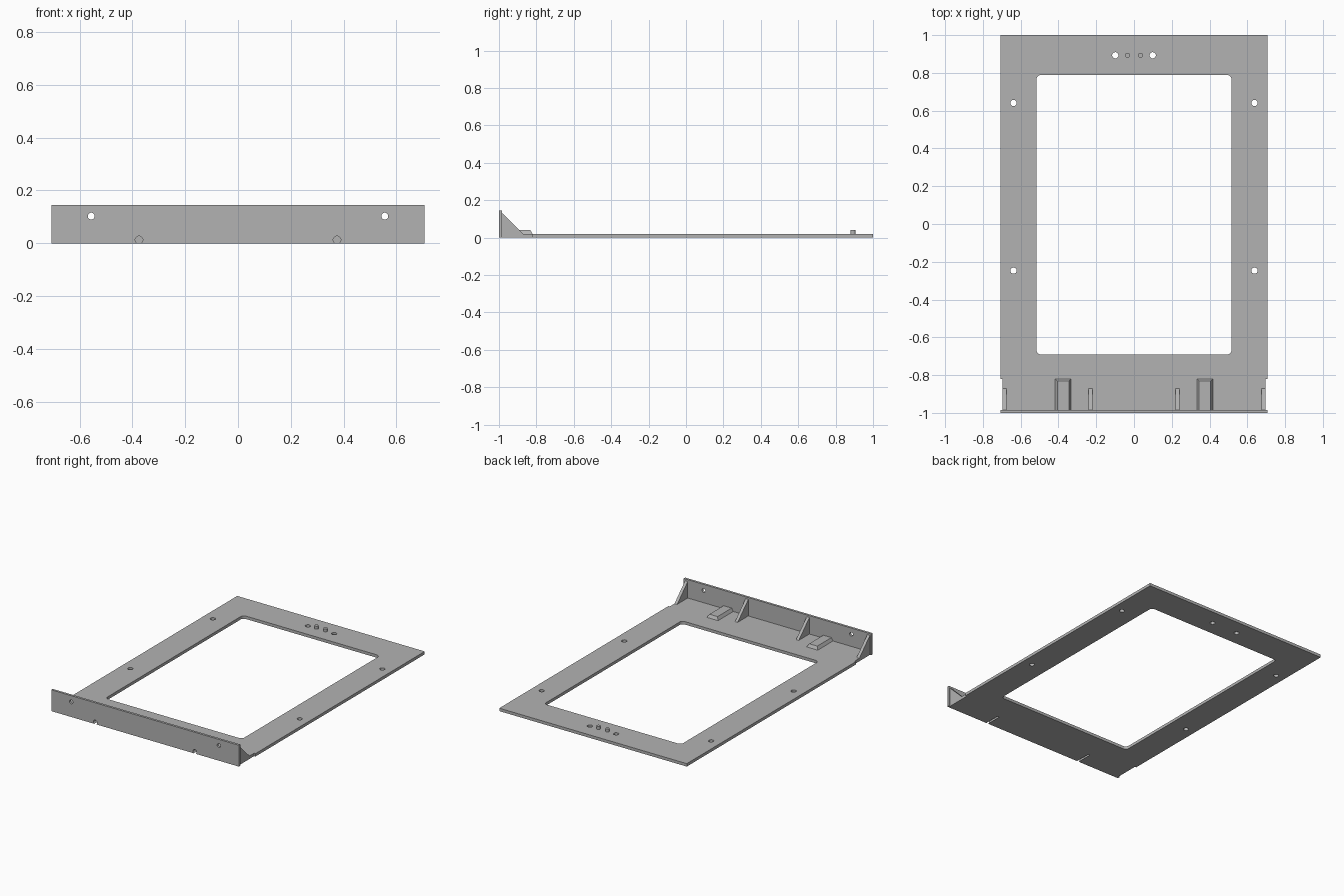
import bpy
import bmesh
import math
from mathutils import Matrix, Vector

cube = bpy.data.objects.get("Cube")
if cube:
    bpy.data.objects.remove(cube, do_unlink=True)

grey = bpy.data.materials.new("plain grey")
grey.use_nodes = True
COLOUR = (0.45, 0.45, 0.45, 1)
grey.diffuse_color = COLOUR
grey.node_tree.nodes["Principled BSDF"].inputs["Base Color"].default_value = COLOUR

# Main dimensions
HALF_W, NOTCH_W = 0.706, 0.696
THICK = 0.02
FRONT, WALL_BACK, NOTCH_END = -1.0, -0.984, -0.82
WALL_H = 0.145


def finish(name, bm):
    bmesh.ops.recalc_face_normals(bm, faces=bm.faces[:])
    mesh = bpy.data.meshes.new(name)
    bm.to_mesh(mesh)
    bm.free()
    mesh.materials.append(grey)
    obj = bpy.data.objects.new(name, mesh)
    bpy.context.collection.objects.link(obj)
    return obj


def prism(name, points, direction):
    """Extrude a flat outline along a direction."""
    bm = bmesh.new()
    face = bm.faces.new([bm.verts.new(p) for p in points])
    new = bmesh.ops.extrude_face_region(bm, geom=[face])["geom"]
    moved = [v for v in new if isinstance(v, bmesh.types.BMVert)]
    bmesh.ops.translate(bm, verts=moved, vec=Vector(direction))
    # keep the starting cap so the solid is closed
    if not face.is_valid or len(bm.faces) < len(points) + 2:
        bmesh.ops.holes_fill(bm, edges=bm.edges[:], sides=0)
    return finish(name, bm)


def box(name, lo, hi):
    (x0, y0, z0), (x1, y1, z1) = lo, hi
    outline = [(x0, y0, z0), (x1, y0, z0), (x1, y1, z0), (x0, y1, z0)]
    return prism(name, outline, (0, 0, z1 - z0))


def cylinder(name, centre, radius, depth, along_y=False):
    bm = bmesh.new()
    turn = Matrix.Rotation(math.pi / 2, 4, "X") if along_y else Matrix()
    bmesh.ops.create_cone(bm, cap_ends=True, segments=32, radius1=radius,
                          radius2=radius, depth=depth,
                          matrix=Matrix.Translation(centre) @ turn)
    return finish(name, bm)


def cut(target, cutters):
    """Subtract each cutter from the target."""
    bpy.context.view_layer.objects.active = target
    for cutter in cutters:
        cutter.hide_render = True
        mod = target.modifiers.new("cut", "BOOLEAN")
        mod.operation, mod.solver, mod.object = "DIFFERENCE", "EXACT", cutter
        bpy.ops.object.modifier_apply(modifier=mod.name)


# Base plate, slightly narrower near the front wall
half = [(HALF_W, 1), (HALF_W, NOTCH_END), (NOTCH_W, NOTCH_END), (NOTCH_W, WALL_BACK)]
outline = half + [(-x, y) for x, y in reversed(half)]
plate = prism("base_plate", [(x, y, 0) for x, y in outline], (0, 0, THICK))

# Front wall
wall = box("front_wall", (-HALF_W, FRONT, 0), (HALF_W, WALL_BACK, WALL_H))

# Rounded window opening
R = 0.025
opening = []
corners = [(1, 0.79 - R), (-1, 0.79 - R), (-1, -0.692 + R), (1, -0.692 + R)]
for i, (side, cy) in enumerate(corners):
    for step in range(7):
        a = math.pi / 2 * (i + step / 6)
        opening.append((side * (0.516 - R) + R * math.cos(a),
                        cy + R * math.sin(a), -0.1))
window = prism("window_cutter", opening, (0, 0, 0.2))

plate_cuts, wall_cuts, channels, blocks, pegs = [window], [], [], [], []
for side, label in ((1, "left"), (-1, "right")):
    # Screw holes
    for x, y in ((0.638, 0.641), (0.638, -0.247), (0.099, 0.893)):
        plate_cuts.append(cylinder("hole_cutter", (side * x, y, 0), 0.0165, 0.2))
    wall_cuts.append(cylinder("hole_cutter", (side * 0.556, FRONT, 0.103),
                              0.013, 0.2, True))
    # Blind channel running back under each block
    channels.append(cylinder("channel_cutter", (side * 0.375, -0.99, 0.0125),
                             0.0145, 0.2, True))

    # Locating pegs
    pegs.append(cylinder(label + "_peg", (side * 0.034, 0.893, 0.03), 0.013, 0.02))

    # Chamfered channel blocks
    bm = bmesh.new()
    rings = []
    for inset, z in ((0, THICK), (0.012, 0.04)):
        x0, x1, y1 = 0.333 + inset, 0.418 - inset, -0.82 - inset
        pts = [(x0, WALL_BACK), (x1, WALL_BACK), (x1, y1), (x0, y1)]
        rings.append([bm.verts.new((side * x, y, z)) for x, y in pts])
    low, high = rings
    bm.faces.new(low)
    bm.faces.new(high)
    for i in range(4):
        j = (i + 1) % 4
        bm.faces.new((low[i], low[j], high[j], high[i]))
    blocks.append(finish(label + "_channel_block", bm))

    # Triangular gussets bracing the wall
    for part, x in (("inner", 0.22), ("outer", NOTCH_W - 0.02)):
        tri = [(WALL_BACK, THICK), (-0.87, THICK), (WALL_BACK, 0.132)]
        prism(f"{label}_{part}_gusset", [(side * x, y, z) for y, z in tri],
              (side * 0.02, 0, 0))

cut(plate, plate_cuts + channels)
cut(wall, wall_cuts + channels)
for block in blocks:
    cut(block, channels)
for cutter in plate_cuts + wall_cuts + channels:
    bpy.data.objects.remove(cutter, do_unlink=True)

# Smooth the round surfaces, keep the edges sharp
bpy.ops.object.select_all(action="DESELECT")
for obj in [plate, wall] + blocks + pegs:
    obj.select_set(True)
bpy.context.view_layer.objects.active = plate
bpy.ops.object.shade_smooth_by_angle(angle=math.radians(30))
